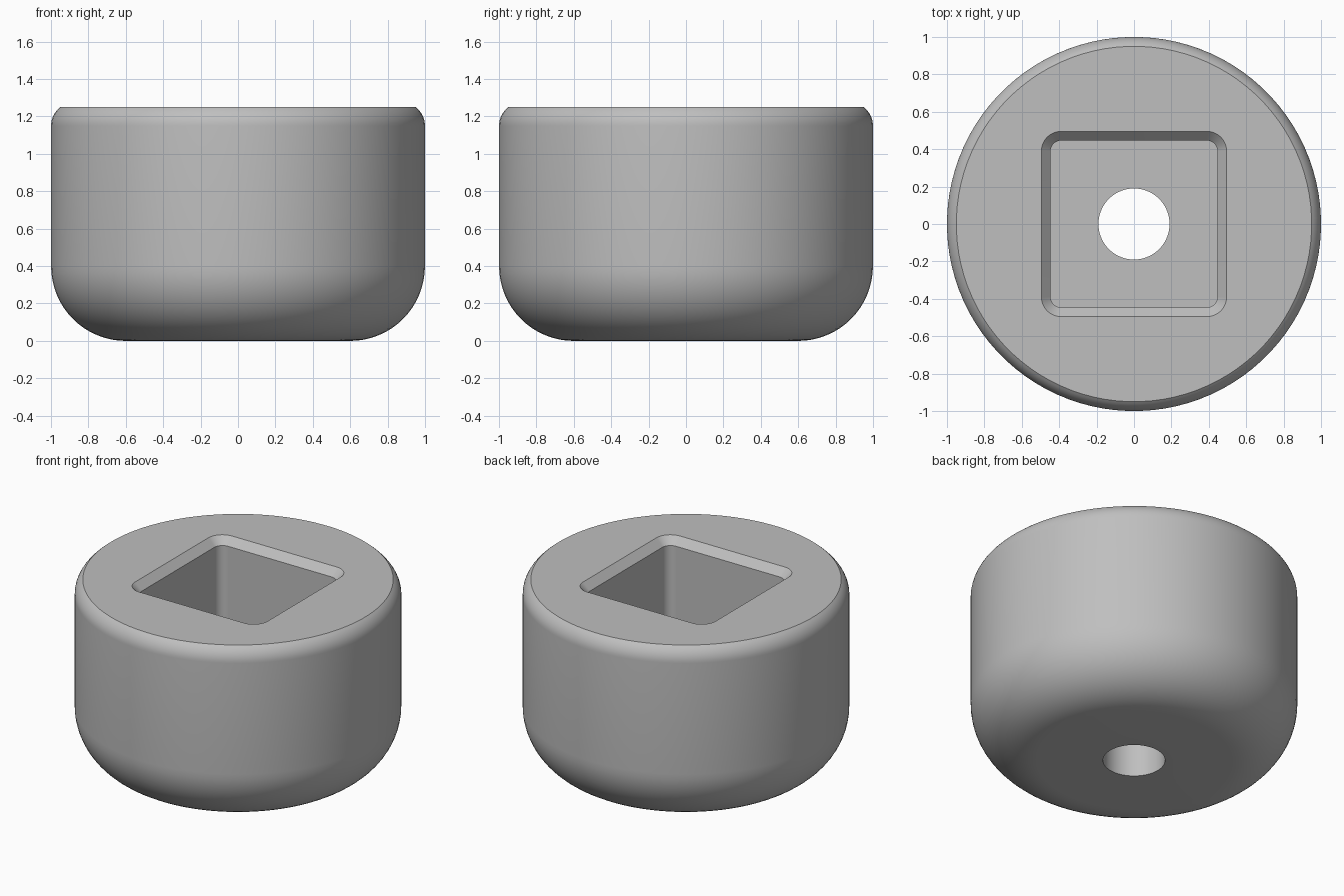
import bpy, bmesh, math

if "Cube" in bpy.data.objects:
    bpy.data.objects.remove(bpy.data.objects["Cube"])

CORNER = 24            # points per quarter of every ring
N = CORNER * 4


def circle(r, z):
    return [(r * math.cos((i + 0.5) * math.tau / N),
             r * math.sin((i + 0.5) * math.tau / N), z) for i in range(N)]


def rounded_square(half, r, z):
    pts = []
    for q in range(4):
        a0 = q * math.pi / 2
        sx, sy = [(1, 1), (-1, 1), (-1, -1), (1, -1)][q]
        for i in range(CORNER):
            a = a0 + i * math.pi / 2 / (CORNER - 1)
            pts.append((sx * (half - r) + r * math.cos(a),
                        sy * (half - r) + r * math.sin(a), z))
    return pts


def arc(cx, cz, r, start, end, steps):
    angles = [math.radians(start + (end - start) * i / steps) for i in range(steps + 1)]
    return [circle(cx + r * math.cos(a), cz + r * math.sin(a)) for a in angles]


FLOOR, TOP, HOLE = 0.45, 1.25, 0.19

# Outer shell: large bottom fillet, then small top rounding
rings = [circle(HOLE, 0)]
rings += arc(0.6, 0.4, 0.4, -90, 0, 16)
rings += arc(0.875, 1.15, 0.125, 0, 53.13, 8)
# Square socket with chamfered rim, flat floor and through hole
rings += [rounded_square(0.495, 0.105, TOP),
          rounded_square(0.447, 0.06, TOP - 0.05),
          rounded_square(0.447, 0.06, FLOOR),
          circle(HOLE, FLOOR)]

bm = bmesh.new()
loops = [[bm.verts.new(p) for p in ring] for ring in rings]
for a, b in zip(loops, loops[1:] + loops[:1]):
    for i in range(N):
        j = (i + 1) % N
        bm.faces.new((a[i], a[j], b[j], b[i]))
bmesh.ops.recalc_face_normals(bm, faces=bm.faces)
mesh = bpy.data.meshes.new("socket_foot")
bm.to_mesh(mesh)
bm.free()

foot = bpy.data.objects.new("socket_foot", mesh)
bpy.context.collection.objects.link(foot)
grey = bpy.data.materials.new("grey")
grey.diffuse_color = (0.52, 0.52, 0.52, 1)
grey.use_nodes = True
grey.node_tree.nodes["Principled BSDF"].inputs["Base Color"].default_value = grey.diffuse_color
mesh.materials.append(grey)

bpy.context.view_layer.objects.active = foot
foot.select_set(True)
bpy.ops.object.shade_smooth_by_angle(angle=math.radians(30))
